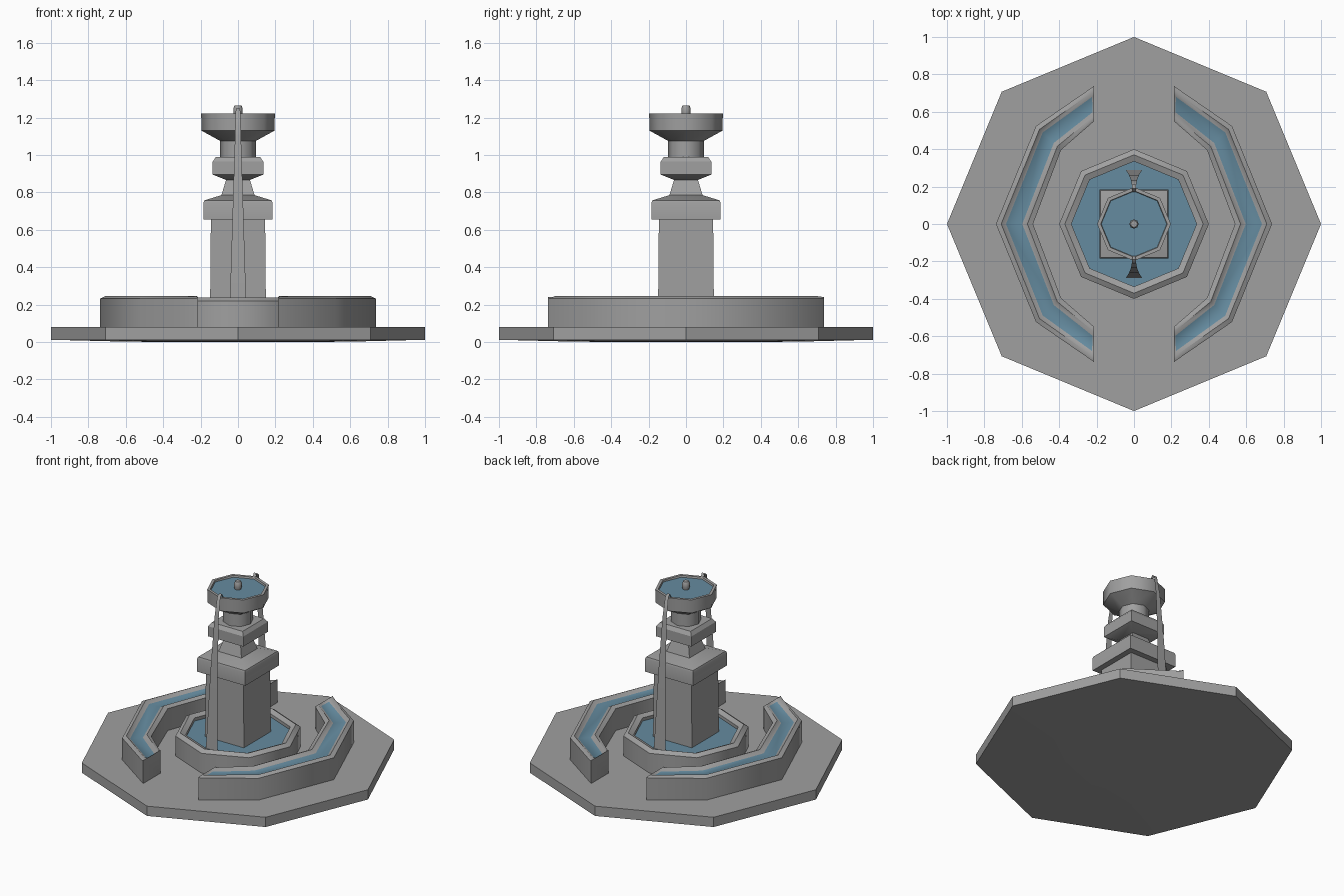
import bpy, bmesh
from math import pi, cos, sin, radians, sqrt
from mathutils import Vector

cube = bpy.data.objects.get("Cube")
if cube:
    bpy.data.objects.remove(cube, do_unlink=True)


def material(name, rgb):
    m = bpy.data.materials.new(name)
    m.use_nodes = True
    m.diffuse_color = (*rgb, 1)
    m.node_tree.nodes["Principled BSDF"].inputs["Base Color"].default_value = (*rgb, 1)
    return m


STONE = material("grey stone", (0.35, 0.35, 0.35))
WATER = material("blue water", (0.13, 0.26, 0.35))


def finish(name, bm, angle, recalc=True):
    if recalc:
        bmesh.ops.recalc_face_normals(bm, faces=bm.faces[:])
    mesh = bpy.data.meshes.new(name)
    bm.to_mesh(mesh)
    bm.free()
    mesh.materials.append(STONE)
    mesh.materials.append(WATER)
    mesh.shade_smooth()
    mesh.set_sharp_from_angle(angle=radians(angle))
    obj = bpy.data.objects.new(name, mesh)
    bpy.context.collection.objects.link(obj)
    return obj


def turned(name, profile, sides=8, angle=55, water=False):
    """Stack of polygon rings given as (radius, z), capped at both ends."""
    bm = bmesh.new()
    turn, grow = (pi / 4, sqrt(2)) if sides == 4 else (0, 1)
    rings = [[bm.verts.new((r * grow * cos(turn + 2 * pi * k / sides),
                            r * grow * sin(turn + 2 * pi * k / sides), z))
              for k in range(sides)] for r, z in profile]
    for low, high in zip(rings, rings[1:]):
        for k in range(sides):
            n = (k + 1) % sides
            bm.faces.new((low[k], low[n], high[n], high[k]))
    bm.faces.new(rings[0][::-1])
    bm.faces.new(rings[-1]).material_index = int(water)
    return finish(name, bm, angle, recalc=False)


# Paved base and central basin
turned("base", [(0.3, 0), (0.6, 0.002), (1, 0.012), (1, 0.08)], angle=30)
turned("central_basin", [(0.4, 0.08), (0.4, 0.218), (0.37, 0.237),
                         (0.335, 0.222), (0.335, 0.2)], water=True)

# Square pillar, capital and upper block
turned("pillar", [(0.15, 0.1), (0.145, 0.66)], sides=4, angle=30)
turned("capital", [(0.145, 0.655), (0.185, 0.655), (0.185, 0.745), (0.18, 0.757),
                   (0.09, 0.785)], sides=4, angle=30)
turned("neck", [(0.09, 0.78), (0.063, 0.87), (0.08, 0.875)], sides=4, angle=30)
turned("upper_block", [(0.06, 0.865), (0.135, 0.895), (0.135, 0.965),
                       (0.118, 0.99)], sides=4, angle=30)

# Top bowl with its finial
turned("top_bowl", [(0.095, 0.985), (0.095, 1.075), (0.195, 1.13), (0.197, 1.222),
                    (0.178, 1.222), (0.175, 1.21)], water=True)
turned("finial", [(0.018, 1.2), (0.025, 1.225), (0.025, 1.25), (0.018, 1.265)])

# Curved side troughs: cross-sections run from the outer wall to the inner wall
RIM = [(0, 0.08), (0, 0.232), (0.14, 0.245), (0.27, 0.225),
       (0.71, 0.225), (0.85, 0.245), (1, 0.232), (1, 0.08)]
END = [(t, 0.08 if z < 0.1 else 0.24) for t, z in RIM]


def trough(name, side):
    outer = [Vector(p) for p in ((0.213, 0.738), (0.524, 0.524), (0.738, 0))]
    inner = [Vector(p) for p in ((0.213, 0.55), (0.39, 0.396), (0.54, 0))]
    inset = 0.04
    half = [(outer[0], inner[0], END),
            (outer[0].lerp(outer[1], inset), inner[0].lerp(inner[1], inset), RIM),
            (outer[1], inner[1], RIM)]
    flip = Vector((1, -1))
    stations = half + [(outer[2], inner[2], RIM)]
    stations += [(o * flip, i * flip, s) for o, i, s in reversed(half)]
    bm = bmesh.new()
    rows = []
    for o, i, section in stations:
        row = []
        for t, z in section:
            p = o.lerp(i, t)
            row.append(bm.verts.new((side * p.x, p.y, z)))
        rows.append(row)
    count = len(RIM)
    for s, (a, b) in enumerate(zip(rows, rows[1:])):
        for k in range(count):
            n = (k + 1) % count
            face = bm.faces.new((a[k], a[n], b[n], b[k]))
            # the trough floor between the end walls is water
            if k == 3 and 0 < s < len(rows) - 2:
                face.material_index = 1
    bm.faces.new(rows[0])
    bm.faces.new(rows[-1])
    return finish(name, bm, 55)


trough("left_trough", 1)
trough("right_trough", -1)

# Thin falling spouts, as (distance out, height, half width)
FALL = [(0.17, 1.222, 0.008), (0.19, 1.248, 0.01), (0.21, 1.235, 0.012),
        (0.235, 1.1, 0.016), (0.262, 0.75, 0.027), (0.29, 0.2, 0.044)]


def spout(name, side):
    bm = bmesh.new()
    rows = [[bm.verts.new((s * side * w, -side * d, z)) for s in (-1, 1)]
            for d, z, w in FALL]
    for a, b in zip(rows, rows[1:]):
        bm.faces.new((a[0], b[0], b[1], a[1]))
    return finish(name, bm, 60, recalc=False)


spout("front_spout", 1)
spout("back_spout", -1)
